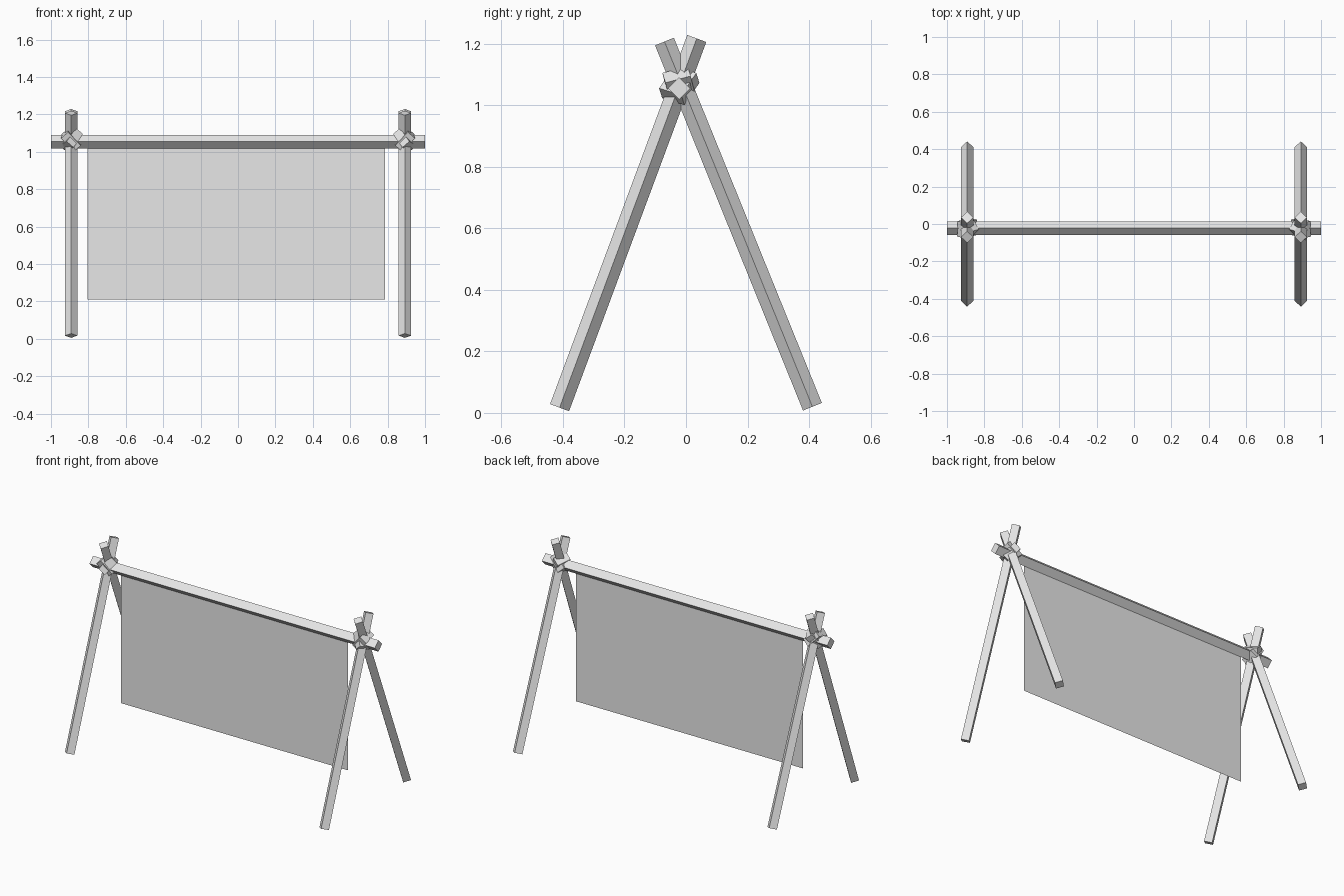
import bpy, bmesh
from math import radians
from mathutils import Vector, Matrix, Euler

old = bpy.data.objects.get("Cube")
if old:
    bpy.data.objects.remove(old, do_unlink=True)

GREY = (0.8, 0.8, 0.8, 1.0)
mat = bpy.data.materials.new("plain light grey")
mat.use_nodes = True
mat.diffuse_color = GREY
mat.node_tree.nodes["Principled BSDF"].inputs["Base Color"].default_value = GREY


def finish(name, bm):
    mesh = bpy.data.meshes.new(name)
    bm.to_mesh(mesh)
    bm.free()
    mesh.materials.append(mat)
    obj = bpy.data.objects.new(name, mesh)
    bpy.context.scene.collection.objects.link(obj)
    return obj


def pole(name, start, end, radius, side):
    """Square pole whose corners point along the side direction."""
    a, b, x = Vector(start), Vector(end), Vector(side)
    z = (b - a).normalized()
    y = z.cross(x)
    frame = Matrix((x, y, z)).transposed().to_4x4()
    bm = bmesh.new()
    bmesh.ops.create_cone(bm, cap_ends=True, segments=4, radius1=radius,
                          radius2=radius, depth=(b - a).length,
                          matrix=Matrix.Translation((a + b) / 2) @ frame)
    return finish(name, bm)


def lashing(name, centre, size, angles):
    """Chunky block standing for a wrap of rope."""
    turn = Euler([radians(v) for v in angles]).to_matrix().to_4x4()
    bm = bmesh.new()
    bmesh.ops.create_cube(bm, size=1, matrix=Matrix.Translation(centre) @ turn
                          @ Matrix.Diagonal((*size, 1)))
    return finish(name, bm)


# Ridge pole
pole("ridge_pole", (-1, -0.022, 1.055), (1, -0.022, 1.055), 0.036, (0, 1, 0))

# Crossed legs and rope lashings at each end
for label, s in (("right", -1), ("left", 1)):
    x = 0.892 * s
    pole(label + "_front_leg", (x, -0.411, 0.017), (x, 0.035, 1.217), 0.033, (1, 0, 0))
    pole(label + "_back_leg", (x, 0.411, 0.02), (x, -0.07, 1.207), 0.033, (1, 0, 0))
    knot = (x, -0.022, 1.064)
    lashing(label + "_lashing_a", knot, (0.05, 0.085, 0.1), (20, 40 * s, 15 * s))
    lashing(label + "_lashing_b", knot, (0.05, 0.085, 0.1), (-20, -40 * s, -15 * s))

# Hanging cloth: one thin sheet below the ridge pole
bm = bmesh.new()
corners = [(-0.805, 0.21), (0.787, 0.21), (0.787, 1.04), (-0.805, 1.04)]
bm.faces.new([bm.verts.new((x, -0.022, z)) for x, z in corners])
finish("cloth", bm)
